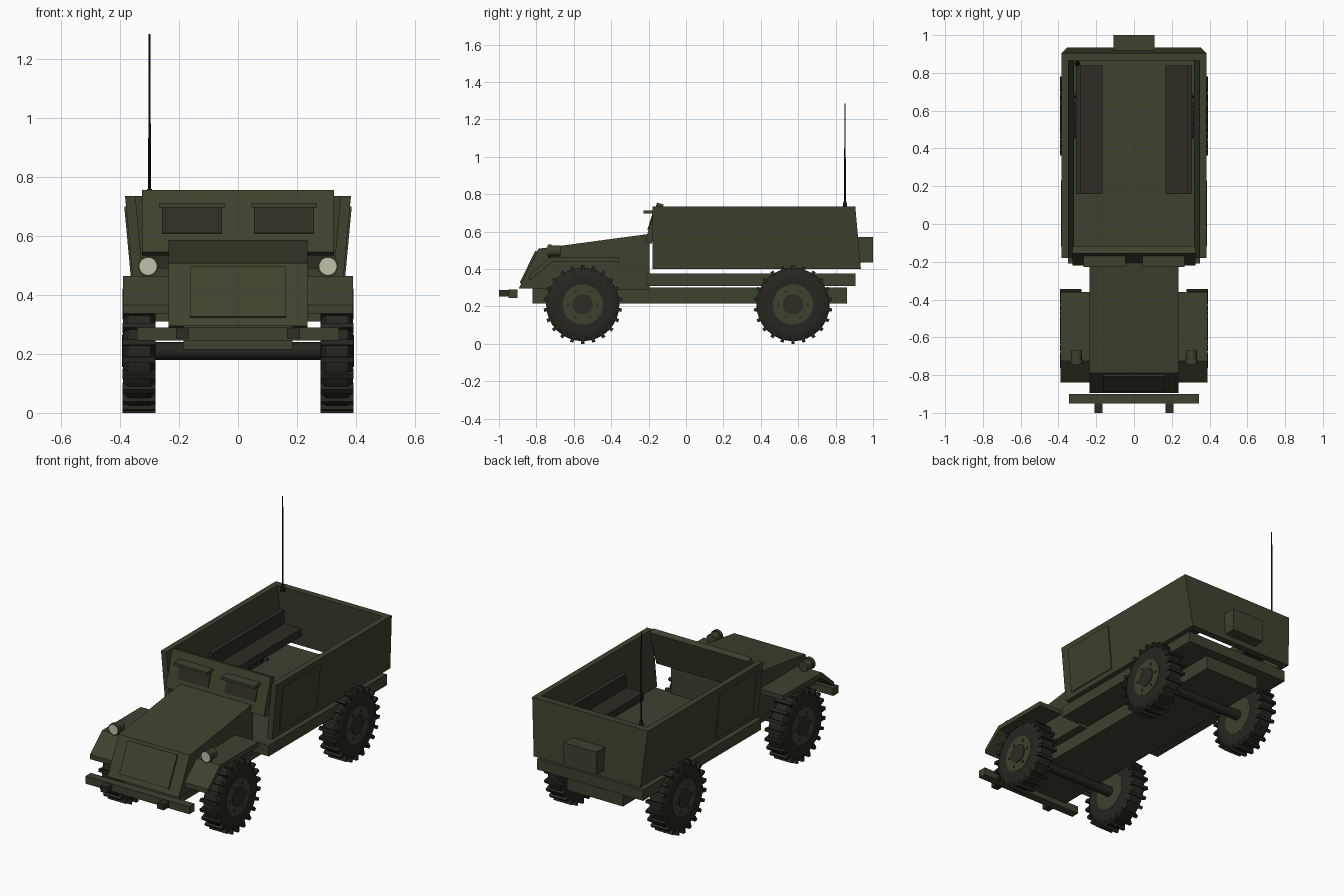
import bpy, bmesh
from math import pi, radians
from mathutils import Matrix, Vector

if "Cube" in bpy.data.objects:
    bpy.data.objects.remove(bpy.data.objects["Cube"])


def material(name, r, g, b):
    m = bpy.data.materials.new(name)
    m.use_nodes = True
    m.diffuse_color = (r, g, b, 1)
    bsdf = next(n for n in m.node_tree.nodes if n.type == 'BSDF_PRINCIPLED')
    bsdf.inputs["Base Color"].default_value = (r, g, b, 1)
    bsdf.inputs["Roughness"].default_value = 0.9
    return m


OLIVE = material("olive paint", 0.048, 0.054, 0.028)
RUBBER = material("dark rubber", 0.021, 0.019, 0.014)
BROWN = material("dark brown", 0.029, 0.025, 0.017)
LENS = material("lamp glass", 0.55, 0.52, 0.42)
BLACK = material("black metal", 0.008, 0.008, 0.007)


def finish(name, bm, mats, smooth=False):
    bmesh.ops.recalc_face_normals(bm, faces=bm.faces)
    me = bpy.data.meshes.new(name)
    bm.to_mesh(me)
    bm.free()
    for m in mats:
        me.materials.append(m)
    if smooth:
        me.shade_smooth()
        me.set_sharp_from_angle(angle=radians(35))
    ob = bpy.data.objects.new(name, me)
    bpy.context.collection.objects.link(ob)
    return ob


def loft(name, start, end, mat):
    """Solid between two matching outlines."""
    bm = bmesh.new()
    a = [bm.verts.new(p) for p in start]
    b = [bm.verts.new(p) for p in end]
    bm.faces.new(a)
    bm.faces.new(b)
    for i in range(len(a)):
        j = (i + 1) % len(a)
        bm.faces.new((a[i], a[j], b[j], b[i]))
    return finish(name, bm, [mat])


def prism_x(name, yz, x0, x1, mat):
    return loft(name, [(x0, *p) for p in yz], [(x1, *p) for p in yz], mat)


def box(name, x0, x1, y0, y1, z0, z1, mat):
    return prism_x(name, [(y0, z0), (y1, z0), (y1, z1), (y0, z1)], x0, x1, mat)


def slab(name, p, q, t, x0, x1, mat):
    """Plate lying in front of the sloped line p-q of the side profile."""
    p, q = Vector(p), Vector(q)
    d = (q - p).normalized()
    n = Vector((-d.y, d.x)) * t
    return prism_x(name, [p, q, q + n, p + n], x0, x1, mat)


def add_cyl(bm, axis, centre, r1, r2, depth, seg, index=0):
    rot = {'x': Matrix.Rotation(pi / 2, 4, 'Y'), 'y': Matrix.Rotation(pi / 2, 4, 'X'),
           'z': Matrix()}[axis]
    old = set(bm.faces)
    bmesh.ops.create_cone(bm, cap_ends=True, segments=seg, radius1=r1, radius2=r2,
                          depth=depth, matrix=Matrix.Translation(centre) @ rot)
    for f in set(bm.faces) - old:
        f.material_index = index


# Chassis, floor and engine cover
box("chassis", -.185, .185, -.82, .86, .215, .30, OLIVE)
box("floor", -.35, .35, -.21, .905, .31, .375, OLIVE)
hood = [(-.895, .295), (-.79, .508), (-.215, .585), (-.195, .585), (-.195, .29)]
prism_x("hood", hood, -.235, .235, OLIVE)
grille_low, grille_high = (Vector(hood[0]).lerp(Vector(hood[1]), t) for t in (.13, .93))
slab("grille_plate", grille_low, grille_high, .009, -.163, .163, OLIVE)


# Open-fronted hull: walls flare outwards towards the top
def hull_ring(w, back, z, t=.035):
    half = [(w, -.18), (w, back), (-w, back), (-w, -.18)]
    inner = [(-w + t, -.18), (-w + t, back - .04), (w - t, back - .04), (w - t, -.18)]
    return [(x, y, z) for x, y in half + inner]


loft("hull_walls", hull_ring(.352, .935, .40), hull_ring(.383, .905, .735), OLIVE)
box("rear_locker", -.108, .108, .90, 1.0, .435, .572, OLIVE)

# Windscreen plate with windows and visors
foot, head = Vector((-.22, .545)), Vector((-.155, .755))
slab("windscreen_plate", foot, head, -.037, -.325, .325, OLIVE)
for side, s in (("left", 1), ("right", -1)):
    slab(side + "_window", foot.lerp(head, .30), foot.lerp(head, .72), .006,
         s * .054, s * .257, BROWN)
    box(side + "_visor", s * .046, s * .268, -.228, -.165, .697, .712, OLIVE)

# Parts repeated on each side
fender = [(-.36, .465), (-.725, .465), (-.84, .365), (-.84, .337), (-.715, .437), (-.36, .437)]
for side, s in (("left", 1), ("right", -1)):
    prism_x(side + "_fender", fender, s * .23, s * .39, OLIVE)

    def wall_x(z):
        return .352 + (z - .40) * .0925

    def door_ring(y):
        return [(s * (wall_x(z) + d), y, z)
                for z, d in ((.43, -.005), (.43, .006), (.70, .006), (.70, -.005))]
    loft(side + "_door", door_ring(-.12), door_ring(.23), OLIVE)

    box(side + "_bench_seat", s * .167, s * .285, .16, .84, .49, .535, BROWN)
    box(side + "_bench_back", s * .28, s * .307, .16, .84, .49, .617, BROWN)
    box(side + "_tow_hook", s * .166, s * .21, -1.0, -.945, .252, .287, BROWN)

    # Headlamp with a rim and a pale lens
    bm = bmesh.new()
    add_cyl(bm, 'y', (s * .305, -.695, .497), .029, .029, .05, 20)
    add_cyl(bm, 'y', (s * .305, -.728, .497), .035, .035, .02, 20)
    add_cyl(bm, 'y', (s * .305, -.738, .497), .029, .029, .004, 20, 1)
    finish(side + "_headlamp", bm, [OLIVE, LENS], True)

box("front_bumper", -.343, .343, -.95, -.90, .245, .29, OLIVE)

# Wheels
TYRE = [(-.05, .09), (-.055, .15), (-.052, .178), (-.038, .196),
        (.038, .196), (.052, .178), (.055, .15), (.05, .09)]
SEG, LUGS, HUB_Z = 32, 22, .21


def wheel(name, s, y):
    centre = Vector((s * .335, y, HUB_Z))
    bm = bmesh.new()
    ring = [bm.verts.new((x, 0, r)) for x, r in TYRE]
    edges = [bm.edges.new(pair) for pair in zip(ring, ring[1:])]
    bmesh.ops.spin(bm, geom=ring + edges, cent=(0, 0, 0), axis=(1, 0, 0),
                   angle=2 * pi, steps=SEG, use_merge=True)
    bmesh.ops.remove_doubles(bm, verts=bm.verts, dist=.0005)
    # Tread lugs
    for i in range(LUGS):
        m = (Matrix.Rotation(2 * pi * i / LUGS, 4, 'X') @ Matrix.Translation((0, 0, -.193))
             @ Matrix.Diagonal((.112, .018, .034, 1)))
        bmesh.ops.create_cube(bm, size=1, matrix=m)
    # Rim, hub and bolts
    add_cyl(bm, 'x', (0, 0, 0), .108, .108, .106, SEG, 1)
    add_cyl(bm, 'x', (s * .03, 0, 0), .055, .055, .056, 20, 2)
    for i in range(6):
        p = Matrix.Rotation(pi * i / 3, 3, 'X') @ Vector((s * .052, .078, 0))
        add_cyl(bm, 'x', p, .008, .008, .01, 6, 2)
    bmesh.ops.translate(bm, verts=bm.verts, vec=centre)
    finish(name, bm, [RUBBER, OLIVE, BROWN], True)


for end, y in (("front", -.552), ("rear", .572)):
    for side, s in (("left", 1), ("right", -1)):
        wheel(f"{end}_{side}_wheel", s, y)
    bm = bmesh.new()
    add_cyl(bm, 'x', (0, y, HUB_Z), .03, .03, .58, 16)
    finish(end + "_axle", bm, [RUBBER], True)

# Radio aerial on the rear right corner
bm = bmesh.new()
add_cyl(bm, 'z', (-.30, .85, .74), .014, .008, .04, 12)
add_cyl(bm, 'z', (-.30, .85, 1.02), .005, .003, .53, 8)
finish("aerial", bm, [BLACK], True)
